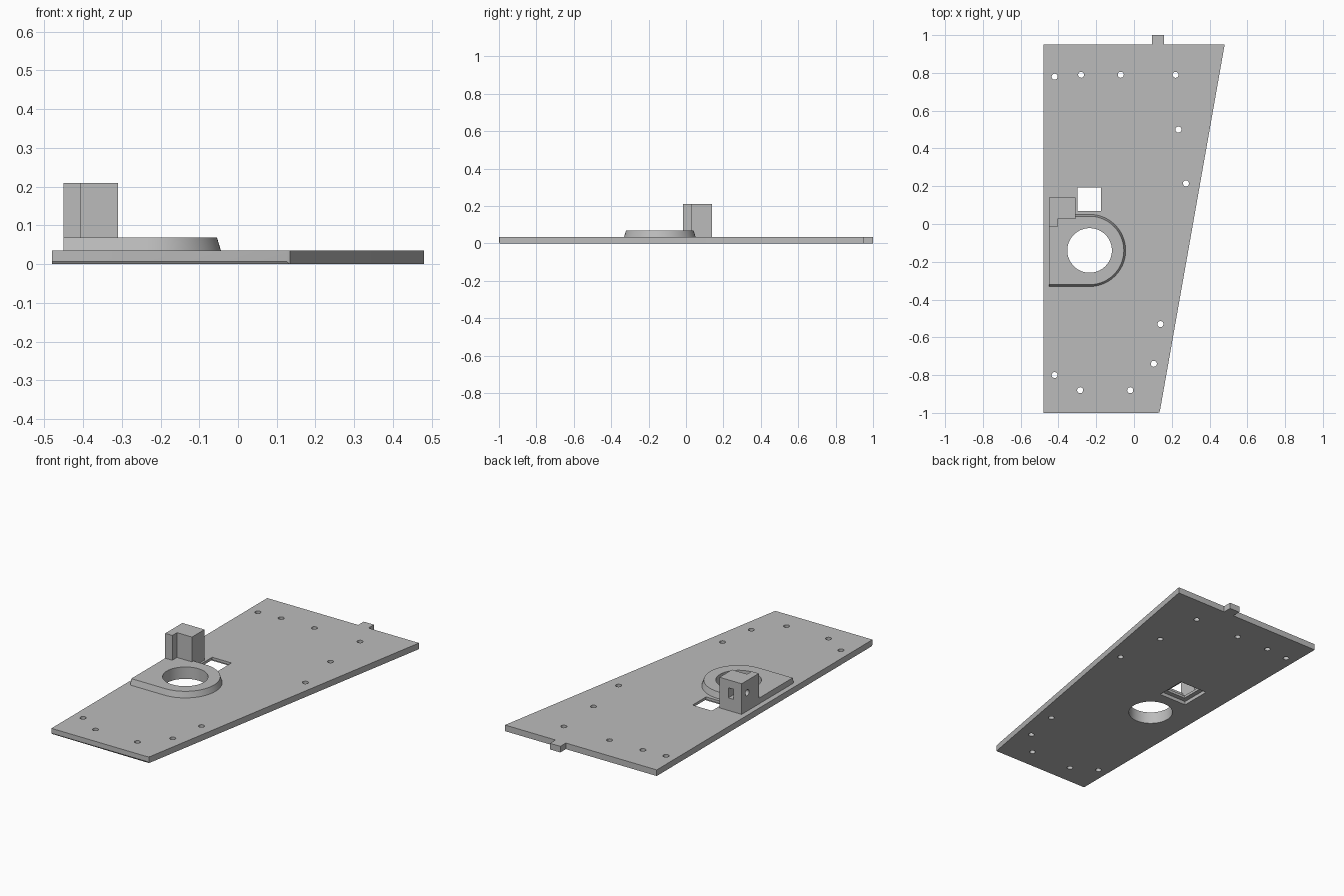
import bpy, bmesh
from math import cos, sin, pi

cube = bpy.data.objects.get("Cube")
if cube:
    bpy.data.objects.remove(cube, do_unlink=True)

grey = bpy.data.materials.new("plain grey")
grey.use_nodes = True
grey.diffuse_color = (0.5, 0.5, 0.5, 1)
grey.node_tree.nodes["Principled BSDF"].inputs["Base Color"].default_value = (0.5, 0.5, 0.5, 1)


def prism(name, outline, z0, z1, top=None):
    """Solid between a counter-clockwise outline and an optional different top outline."""
    top = top or outline
    bm = bmesh.new()
    low = [bm.verts.new((x, y, z0)) for x, y in outline]
    high = [bm.verts.new((x, y, z1)) for x, y in top]
    bm.faces.new(low[::-1])
    bm.faces.new(high)
    n = len(low)
    for i in range(n):
        j = (i + 1) % n
        bm.faces.new((low[i], low[j], high[j], high[i]))
    mesh = bpy.data.meshes.new(name)
    bm.to_mesh(mesh)
    bm.free()
    obj = bpy.data.objects.new(name, mesh)
    bpy.context.collection.objects.link(obj)
    mesh.materials.append(grey)
    return obj


def arc(cx, cy, r, a0=0.0, a1=2 * pi, steps=24, closed=True):
    n = steps if closed else steps - 1
    return [(cx + r * cos(a0 + (a1 - a0) * i / n), cy + r * sin(a0 + (a1 - a0) * i / n))
            for i in range(steps)]


def box(x0, x1, y0, y1):
    return [(x0, y0), (x1, y0), (x1, y1), (x0, y1)]


def cut(target, cutters):
    """Subtract each cutter, apply, and remove the cutter."""
    bpy.context.view_layer.objects.active = target
    for c in cutters:
        c.hide_render = True
        mod = target.modifiers.new("cut", 'BOOLEAN')
        mod.operation = 'DIFFERENCE'
        mod.solver = 'EXACT'
        mod.object = c
        bpy.ops.object.modifier_apply(modifier=mod.name)
        bpy.data.objects.remove(c, do_unlink=True)


def smooth(obj):
    bpy.ops.object.select_all(action='DESELECT')
    obj.select_set(True)
    bpy.context.view_layer.objects.active = obj
    bpy.ops.object.shade_smooth_by_angle(angle=0.6)


T = 0.035                 # plate thickness
BORE = (-0.235, -0.14)    # centre of the large hole

# Tapered base plate with a locating tab at the back
plate = prism("base_plate", [
    (-0.48, -1), (0.125, -1), (0.134, -0.997), (0.138, -0.985), (0.48, 0.95),
    (0.16, 0.95), (0.16, 1), (0.095, 1), (0.095, 0.95), (-0.48, 0.95)], 0, T)

# Chamfer under the front edge
bm = bmesh.new()
bm.from_mesh(plate.data)
edge = [e for e in bm.edges if all(v.co.z < 0.001 and v.co.y < -0.999 for v in e.verts)]
bmesh.ops.bevel(bm, geom=edge, offset=0.007, segments=1, affect='EDGES')
bm.to_mesh(plate.data)
bm.free()

# Screw holes, bore, square window and the recess beneath it
screws = [(-0.42, 0.78), (-0.28, 0.79), (-0.07, 0.79), (0.22, 0.79), (0.235, 0.5),
          (0.275, 0.215), (0.14, -0.53), (0.105, -0.74), (-0.02, -0.88),
          (-0.285, -0.88), (-0.42, -0.8)]
cutters = [prism("screw_cutter", arc(x, y, 0.016, steps=20), -0.1, 0.1) for x, y in screws]
cutters.append(prism("bore_cutter", arc(*BORE, 0.118, steps=64), -0.1, 0.1))
cutters.append(prism("window_cutter", box(-0.298, -0.176, 0.07, 0.192), -0.1, 0.1))
cutters.append(prism("recess_cutter", box(-0.325, -0.149, 0.043, 0.219), -0.1, 0.02))
cut(plate, cutters)
smooth(plate)


# Raised boss with a rounded, drafted side
def boss_outline(r):
    curve = arc(*BORE, r, -pi / 2, pi / 2, 40, closed=False)
    return [(-0.45, BORE[1] - r)] + curve + [(-0.45, BORE[1] + r)]


boss = prism("bore_boss", boss_outline(0.191), T, 0.068, boss_outline(0.181))
cut(boss, [prism("boss_cutter", arc(*BORE, 0.118, steps=64), -0.1, 0.2)])
smooth(boss)

# Upright block with a side arm towards the front
block = prism("upright_block", [
    (-0.45, -0.015), (-0.405, -0.015), (-0.405, 0.027),
    (-0.31, 0.027), (-0.31, 0.14), (-0.45, 0.14)], T, 0.21)

# Blind slot in the back face and cross hole in the side face
slot = prism("slot_cutter", box(-0.398, -0.366, 0.07, 0.2), 0.107, 0.165)
hole = prism("cross_hole_cutter", arc(0, 0, 0.017, steps=24), -0.06, 0.06)
hole.rotation_euler.y = pi / 2
hole.location = (-0.45, 0.09, 0.14)
bpy.context.view_layer.update()
cut(block, [slot, hole])
smooth(block)
